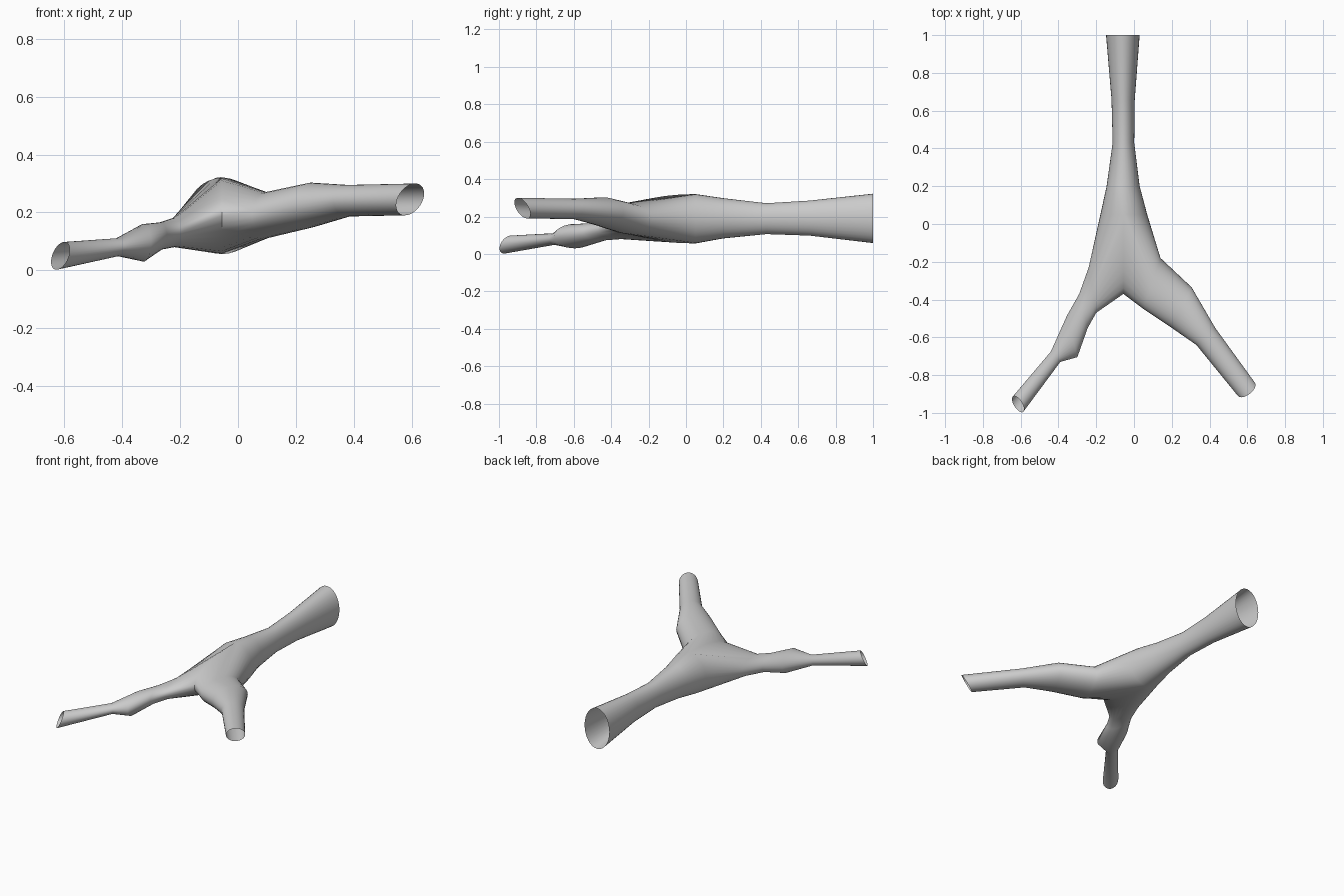
import bpy, bmesh
from math import sin, cos, pi, radians
from mathutils import Vector

if "Cube" in bpy.data.objects:
    bpy.data.objects.remove(bpy.data.objects["Cube"])

SIDES = 32
HALF = SIDES // 2
bm = bmesh.new()


def ring(a, b, top, bottom, lean=(0, 0)):
    """Elliptical ring: a / b are its sideways ends (x, y); lean shifts the top outward."""
    a, b = Vector(a), Vector(b)
    mid, side, lean = (a + b) / 2, (a - b) / 2, Vector(lean)
    verts = []
    for i in range(SIDES):
        t = 2 * pi * i / SIDES
        p = mid + side * sin(t) + lean * cos(t)
        z = (top + bottom) / 2 + (top - bottom) / 2 * cos(t)
        verts.append(bm.verts.new((p.x, p.y, z)))
    return verts


def bridge(r1, r2):
    for i in range(SIDES):
        j = (i + 1) % SIDES
        bm.faces.new((r1[i], r1[j], r2[j], r2[i]))


def loft(rings):
    for r1, r2 in zip(rings, rings[1:]):
        bridge(r1, r2)


# Trunk: y, left x, right x, top z, bottom z
trunk = [ring((r, y), (l, y), t, b) for y, l, r, t, b in (
    (1.00, -0.148, 0.030, 0.322, 0.058),
    (0.66, -0.119, 0.004, 0.285, 0.098),
    (0.43, -0.113, 0.001, 0.271, 0.106),
    (0.20, -0.145, 0.030, 0.298, 0.083),
    (0.05, -0.178, 0.070, 0.320, 0.056))]
loft(trunk)
fork = trunk[-1]

# Crotch seam shared by both branches, arching from the fork ring's top to its bottom
seam = {}
for i in range(HALF + 1, SIDES):
    t = 2 * pi * i / SIDES
    seam[i] = bm.verts.new((-0.056, 0.05 + 0.42 * sin(t), 0.188 + 0.132 * cos(t)))

right_start = [fork[i] if i <= HALF else seam[i] for i in range(SIDES)]
left_start = [fork[-i] if i <= HALF else seam[i] for i in range(SIDES)]

# Right branch: outer point, inner point, top z, bottom z, lean
loft([right_start] + [ring(*r) for r in (
    ((0.14, -0.18), (0.05, -0.45), 0.270, 0.110),
    ((0.305, -0.335), (0.20, -0.55), 0.303, 0.148),
    ((0.43, -0.55), (0.33, -0.64), 0.295, 0.186),
    ((0.64, -0.84), (0.55, -0.91), 0.300, 0.190, (0.018, -0.024)))])

# Left branch, with a bulge before the narrow end
loft([left_start] + [ring(*r) for r in (
    ((-0.24, -0.23), (-0.20, -0.47), 0.182, 0.080),
    ((-0.29, -0.37), (-0.245, -0.55), 0.166, 0.071),
    ((-0.355, -0.485), (-0.30, -0.705), 0.160, 0.030),
    ((-0.44, -0.675), (-0.39, -0.73), 0.111, 0.049),
    ((-0.643, -0.915), (-0.585, -0.993), 0.098, 0.002, (0.014, 0.018)))])

bmesh.ops.recalc_face_normals(bm, faces=bm.faces)
mesh = bpy.data.meshes.new("branching_tube")
bm.to_mesh(mesh)
bm.free()
tube = bpy.data.objects.new("branching_tube", mesh)
bpy.context.collection.objects.link(tube)
bpy.context.view_layer.objects.active = tube
tube.select_set(True)
bpy.ops.object.shade_smooth_by_angle(angle=radians(60))
